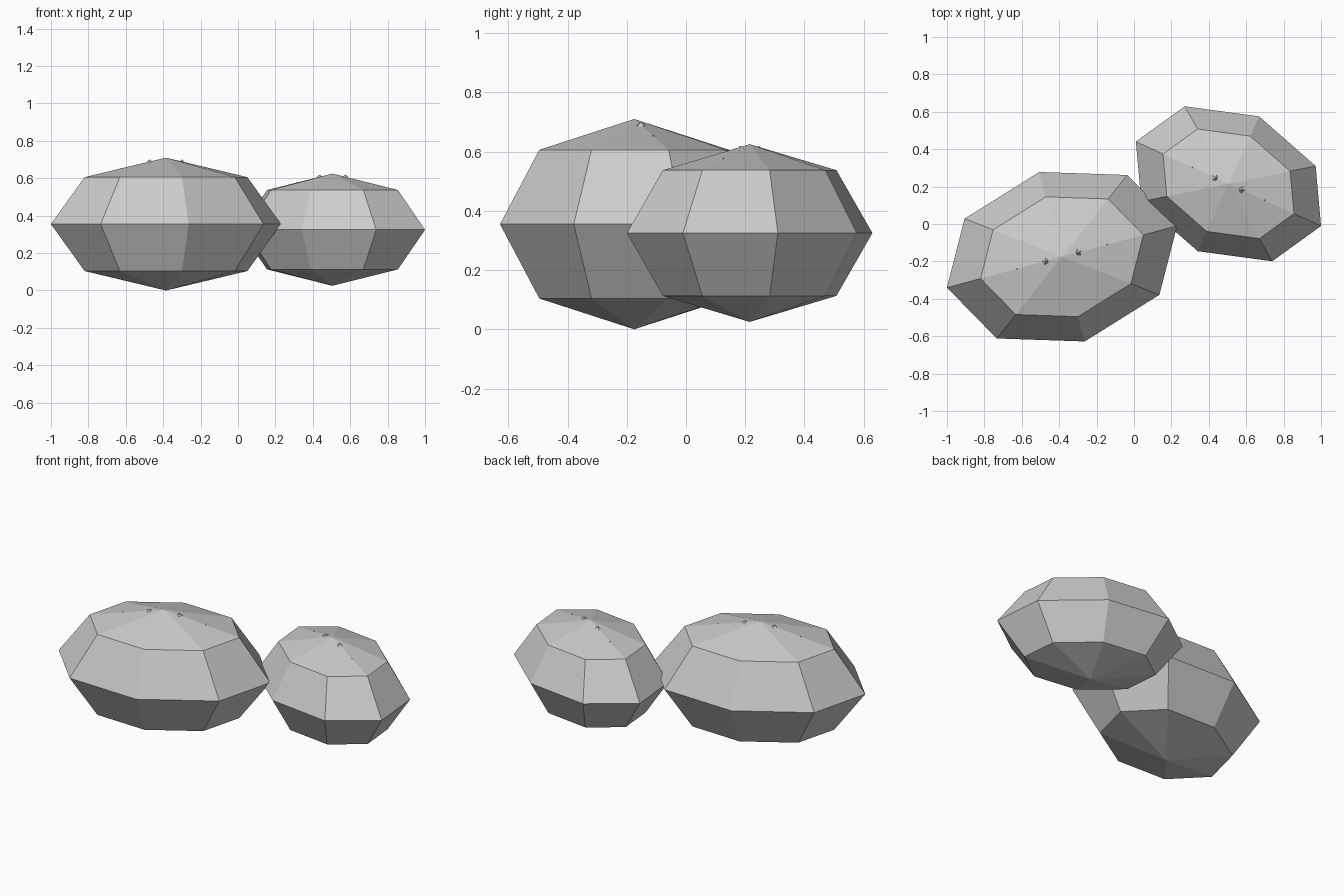
import bpy
from math import radians, cos, sin

if "Cube" in bpy.data.objects:
    bpy.data.objects.remove(bpy.data.objects["Cube"])


def boulder(name, centre, radii, turn):
    # Squashed eight-sided faceted stone
    bpy.ops.mesh.primitive_uv_sphere_add(segments=8, ring_count=4, radius=1,
                                         location=centre, rotation=(0, 0, radians(turn)))
    stone = bpy.context.object
    stone.name = name
    stone.scale = radii
    bpy.ops.object.shade_flat()

    # Tiny chips barely breaking the crown along the long axis
    a, _, h = radii
    slope = (1 - 0.7071) / 0.7071
    for side in (-1, 1):
        for t, size, rise in ((0.14, 0.02, 0.008), (0.39, 0.004, 0.002)):
            d = side * t * a
            bpy.ops.mesh.primitive_cone_add(
                vertices=5, radius1=size, radius2=0, depth=2 * rise,
                location=(centre[0] + d * cos(radians(turn)),
                          centre[1] + d * sin(radians(turn)),
                          centre[2] + h * (1 - slope * t) + rise * 0.5),
                rotation=(0, 0, radians(turn)))
            bpy.context.object.name = name + "_chip"


boulder("large_boulder", (-0.385, -0.175, 0.355), (0.637, 0.469, 0.355), 15)
boulder("small_boulder", (0.505, 0.215, 0.325), (0.544, 0.396, 0.30), -24.5)
